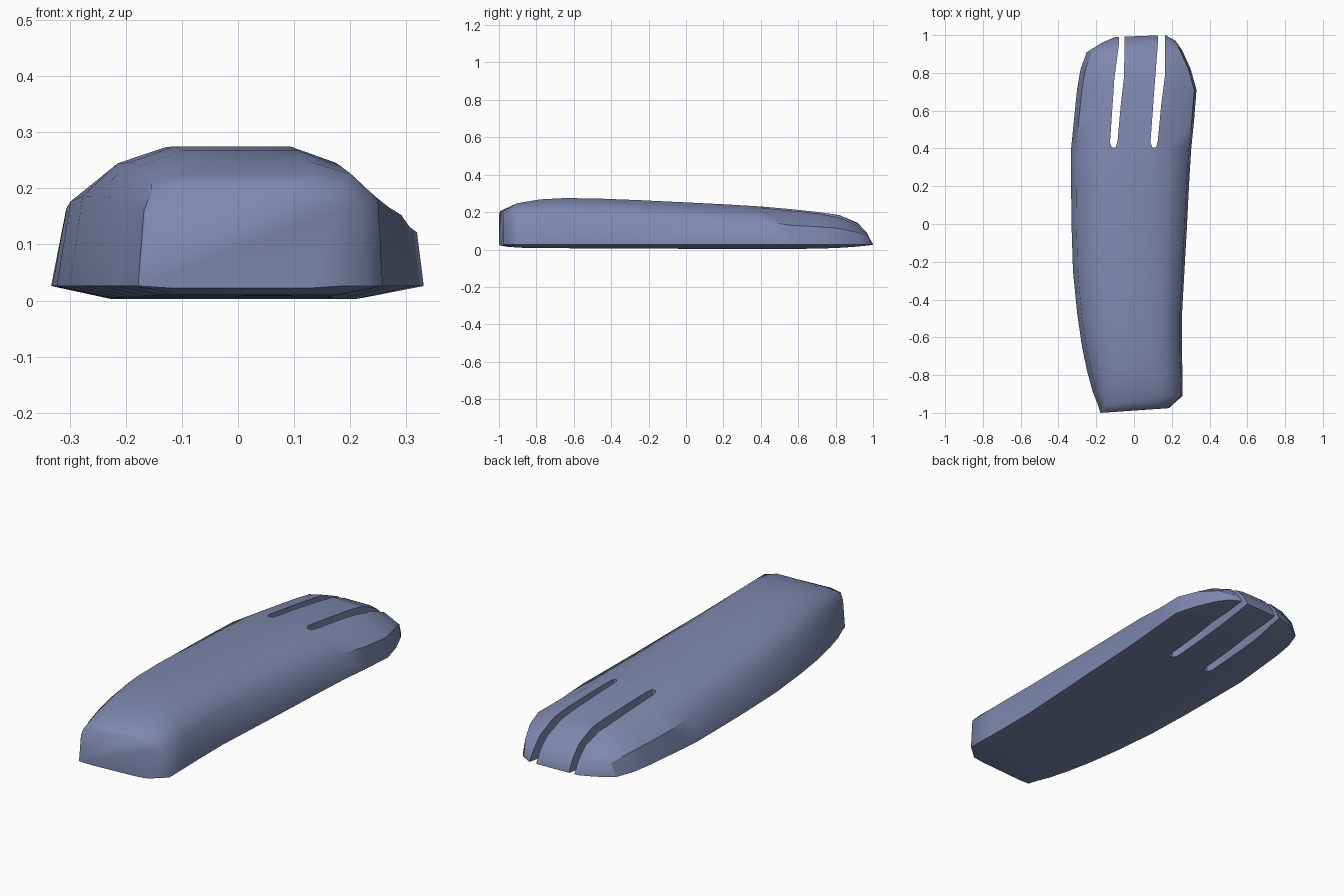
import bpy, bmesh

if "Cube" in bpy.data.objects:
    bpy.data.objects.remove(bpy.data.objects["Cube"])

RIM = 0.026
# Stations along the length: y, left x, right x, top z, bottom z, skew of right end in y,
# squareness of the section (1 = boxy heel, 0 = rounded instep)
STATIONS = [
    (-1.00, -0.178, 0.185, 0.205, 0.022, 0.025, 1.0),
    (-0.96, -0.190, 0.228, 0.224, 0.015, 0.025, 0.8),
    (-0.89, -0.218, 0.258, 0.247, 0.010, -0.020, 0.5),
    (-0.78, -0.248, 0.256, 0.268, 0.008, 0, 0.25),
    (-0.65, -0.275, 0.254, 0.275, 0.007, 0, 0.2),
    (-0.48, -0.300, 0.254, 0.273, 0.006, 0, 0.2),
    (-0.25, -0.323, 0.267, 0.264, 0.005, 0, 0.1),
    (0.00, -0.331, 0.281, 0.252, 0.004, 0, 0),
    (0.22, -0.333, 0.292, 0.241, 0.003, 0, 0),
    (0.40, -0.333, 0.303, 0.230, 0.003, 0, 0),
    (0.55, -0.318, 0.318, 0.217, 0.003, 0, 0),
    (0.71, -0.302, 0.331, 0.200, 0.005, 0, 0),
    (0.82, -0.283, 0.300, 0.184, 0.009, 0, 0),
    (0.91, -0.250, 0.255, 0.143, 0.016, 0.010, 0),
    (0.96, -0.170, 0.220, 0.090, 0.021, 0.010, 0),
    (0.99, -0.100, 0.165, 0.032, 0.025, 0.010, 0),
]


def section(y, xl, xr, top, bot, skew, sq):
    h = top - RIM
    w = xr - xl
    c = (xl + xr) / 2
    k = min(1, h / 0.1) * (1 - 0.6 * sq)
    zs = RIM + h * ((0.62 if y < 0.5 else 0.55) + 0.13 * sq)
    sh = 0.325 + 0.11 * sq
    zsh = RIM + h * (0.87 + 0.07 * sq)
    flat = 0.17 + 0.12 * sq
    pts = [
        (c - 0.33 * w, bot), (xl, RIM), (xl + 0.026 * k, zs),
        (c - sh * w, zsh), (c - flat * w, top),
        (c + flat * w, top), (c + sh * w, zsh),
        (xr - 0.012 * k, zs), (xr, RIM), (c + 0.33 * w, bot),
    ]
    return [(x, y + skew * (x - xl) / w, z) for x, z in pts]


def make_object(name, bm):
    bmesh.ops.recalc_face_normals(bm, faces=bm.faces)
    mesh = bpy.data.meshes.new(name)
    bm.to_mesh(mesh)
    bm.free()
    ob = bpy.data.objects.new(name, mesh)
    bpy.context.collection.objects.link(ob)
    return ob


# Foot body lofted from heel to toes
bm = bmesh.new()
rings = [[bm.verts.new(p) for p in section(*s)] for s in STATIONS]
for a, b in zip(rings, rings[1:]):
    n = len(a)
    for i in range(n):
        bm.faces.new((a[i], a[(i + 1) % n], b[(i + 1) % n], b[i]))
bm.faces.new(rings[0])
bm.faces.new(rings[-1])
foot = make_object("foot", bm)

# Slate blue colour
slate = bpy.data.materials.new("slate_blue")
slate.diffuse_color = (0.21, 0.25, 0.43, 1)
slate.use_nodes = True
slate.node_tree.nodes["Principled BSDF"].inputs["Base Color"].default_value = slate.diffuse_color
foot.data.materials.append(slate)

# Slits that separate the three toes
SLITS = {
    "left_slit": [(-0.117, 0.405), (-0.096, 0.405), (-0.087, 0.44), (-0.070, 0.63),
                  (-0.053, 0.78), (-0.047, 1.1), (-0.073, 1.1), (-0.080, 0.95),
                  (-0.104, 0.77), (-0.127, 0.43)],
    "right_slit": [(0.098, 0.405), (0.117, 0.405), (0.126, 0.44), (0.144, 0.63),
                   (0.163, 0.78), (0.163, 1.1), (0.130, 1.1), (0.126, 0.95),
                   (0.112, 0.77), (0.087, 0.43)],
}
bpy.context.view_layer.objects.active = foot
foot.select_set(True)
for name, outline in SLITS.items():
    bm = bmesh.new()
    face = bm.faces.new([bm.verts.new((x, y, -0.2)) for x, y in outline])
    ext = bmesh.ops.extrude_face_region(bm, geom=[face])
    bmesh.ops.translate(bm, vec=(0, 0, 0.7),
                        verts=[g for g in ext["geom"] if isinstance(g, bmesh.types.BMVert)])
    cutter = make_object(name, bm)
    mod = foot.modifiers.new(name, 'BOOLEAN')
    mod.operation = 'DIFFERENCE'
    mod.solver = 'EXACT'
    mod.object = cutter
    bpy.ops.object.modifier_apply(modifier=name)
    bpy.data.objects.remove(cutter)

# Soft heel and instep, crisp slits and toe edges
bpy.ops.object.shade_smooth_by_angle(angle=1.25)
bm = bmesh.new()
bm.from_mesh(foot.data)
for e in bm.edges:
    y = (e.verts[0].co.y + e.verts[1].co.y) / 2
    if y > 0.38 and e.calc_face_angle(0) > 0.6:
        e.smooth = False
bm.to_mesh(foot.data)
bm.free()
